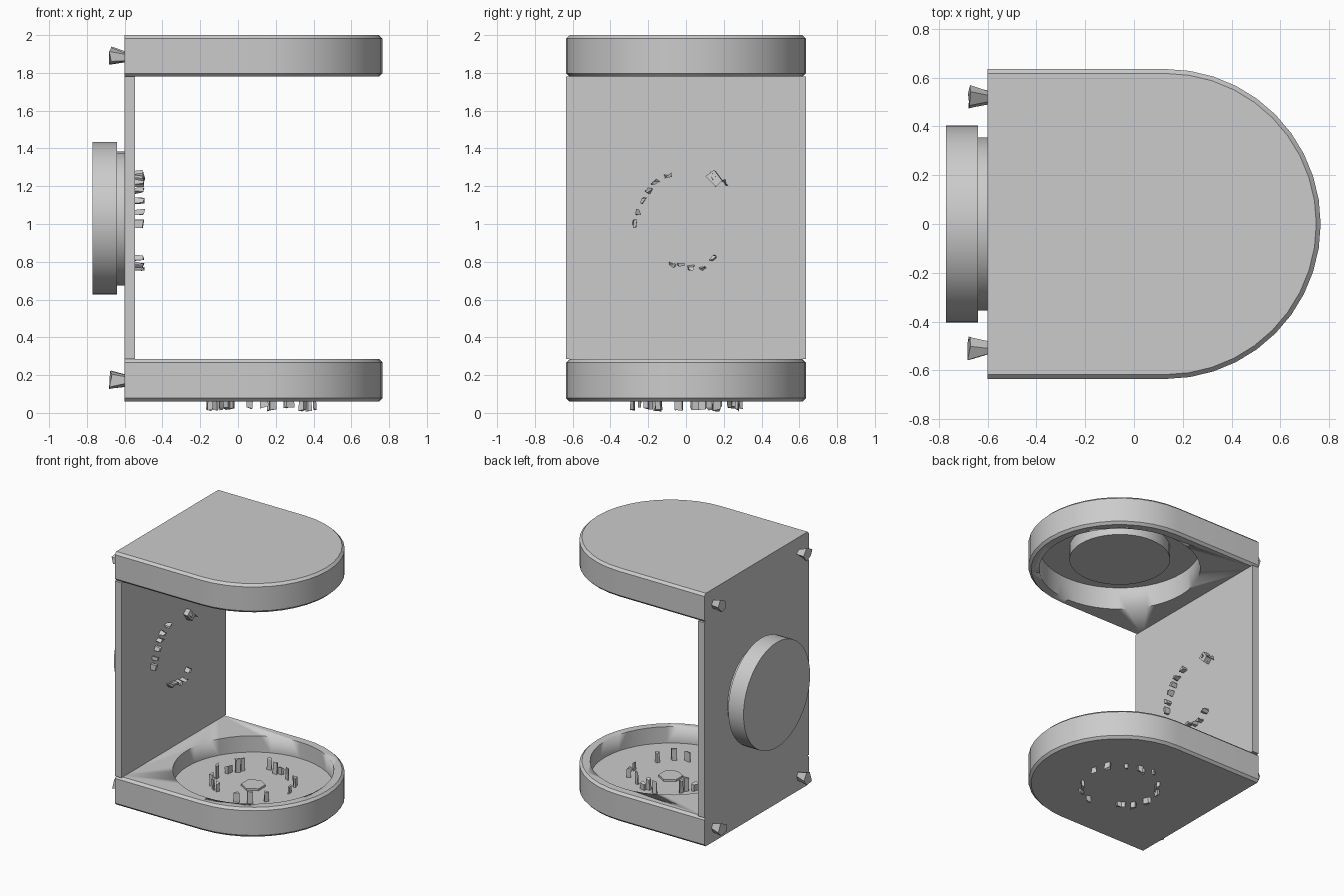
import bpy, bmesh, random
from math import radians, sin, cos, pi
from mathutils import Matrix, Vector

random.seed(4)
if "Cube" in bpy.data.objects:
    bpy.data.objects.remove(bpy.data.objects["Cube"])

grey = bpy.data.materials.new("plain_grey")
grey.use_nodes = True
grey.diffuse_color = (0.6, 0.6, 0.6, 1)
grey.node_tree.nodes["Principled BSDF"].inputs["Base Color"].default_value = (0.6, 0.6, 0.6, 1)

BACK, CX, HALF = -0.6, 0.13, 0.635     # plate face, shelf circle centre, half width
KNOB_Z = 1.03
TO_X = Matrix.Rotation(pi / 2, 4, "Y")


def finish(name, bm, smooth=True):
    bmesh.ops.recalc_face_normals(bm, faces=bm.faces)
    mesh = bpy.data.meshes.new(name)
    bm.to_mesh(mesh)
    bm.free()
    mesh.materials.append(grey)
    obj = bpy.data.objects.new(name, mesh)
    bpy.context.collection.objects.link(obj)
    if smooth:
        bpy.ops.object.select_all(action="DESELECT")
        bpy.context.view_layer.objects.active = obj
        obj.select_set(True)
        bpy.ops.object.shade_smooth_by_angle(angle=radians(30))
    return obj


def cylinder(name, centre, radius, depth, along_x=False, sides=48):
    bm = bmesh.new()
    turn = TO_X if along_x else Matrix()
    bmesh.ops.create_cone(bm, cap_ends=True, segments=sides, radius1=radius, radius2=radius,
                          depth=depth, matrix=Matrix.Translation(centre) @ turn)
    return finish(name, bm)


def shelf(name, z0, z1, recess0, recess1):
    """Round-nosed shelf with softened rims and a round pocket."""
    bm = bmesh.new()
    steps = 20
    arc = [(CX + HALF * sin(pi * i / steps), -HALF * cos(pi * i / steps)) for i in range(steps + 1)]
    outline = [(BACK, -HALF)] + arc + [(BACK, HALF)]
    face = bm.faces.new([bm.verts.new((x, y, z0)) for x, y in outline])
    up = bmesh.ops.extrude_face_region(bm, geom=[face])
    bmesh.ops.translate(bm, vec=(0, 0, z1 - z0),
                        verts=[v for v in up["geom"] if isinstance(v, bmesh.types.BMVert)])
    rims = [e for e in bm.edges if abs(e.verts[0].co.z - e.verts[1].co.z) < 0.01
            and max(v.co.x for v in e.verts) > BACK + 0.01]
    bmesh.ops.bevel(bm, geom=rims, offset=0.018, segments=1, affect="EDGES")
    body = finish(name, bm)

    cutter = cylinder("pocket_cutter", (CX, 0, (recess0 + recess1) / 2), 0.56, recess1 - recess0)
    cutter.hide_render = True
    cut = body.modifiers.new("pocket", "BOOLEAN")
    cut.operation, cut.solver, cut.object = "DIFFERENCE", "EXACT", cutter
    bpy.context.view_layer.objects.active = body
    bpy.ops.object.modifier_apply(modifier=cut.name)
    bpy.data.objects.remove(cutter)
    return body


def add_shard(bm, centre, size, turn):
    """Thin, slightly crooked sliver."""
    made = bmesh.ops.create_cube(bm, size=1, matrix=Matrix.Translation(centre) @ turn
                                 @ Matrix.Diagonal((*size, 1)))
    for v in made["verts"]:
        v.co += Vector([random.uniform(-0.009, 0.009) for _ in range(3)])


# Shelves and the upright plate joining them
shelf("bottom_shelf", 0.06, 0.285, 0.16, 0.4)
shelf("top_shelf", 1.78, 2.0, 1.6, 1.95)
bm = bmesh.new()
bmesh.ops.create_cube(bm, size=1, matrix=Matrix.Translation((BACK + 0.0275, 0, 1.0325))
                      @ Matrix.Diagonal((0.055, 2 * HALF, 1.495, 1)))
finish("upright_plate", bm)

# Round boss inside the top shelf
cylinder("top_boss", (CX, 0, 1.905), 0.35, 0.1)

# Knob on the outside of the plate
cylinder("knob_neck", (-0.62, 0, KNOB_Z), 0.355, 0.045, True, 24)
cylinder("knob", (-0.705, 0, KNOB_Z), 0.403, 0.13, True)

# Ring of slivers through the pocket floor
bm = bmesh.new()
for deg in (325, 10, 33, 60, 81, 89, 103, 141, 150, 163, 188, 211, 225, 231, 280, 300):
    a = radians(deg)
    r = random.uniform(0.25, 0.29)
    low, high = random.uniform(0.01, 0.03), random.uniform(0.21, 0.27)
    add_shard(bm, (CX + r * cos(a), r * sin(a), (low + high) / 2),
              (0.016, 0.035, high - low), Matrix.Rotation(a, 4, "Z"))
finish("floor_slivers", bm, False)
cylinder("floor_button", (CX, 0, 0.165), 0.085, 0.02, sides=6)

# Ring of slivers through the upright plate
bm = bmesh.new()
for deg in (42, 50, 58, 113, 131, 143, 157, 173, 186, 253, 264, 276, 289, 304):
    a = radians(deg)
    r = random.uniform(0.24, 0.28)
    add_shard(bm, (-0.53, r * cos(a), KNOB_Z + r * sin(a)), (0.06, 0.016, 0.03),
              Matrix.Rotation(a, 4, "X"))
add_shard(bm, (-0.53, 0.15, 1.24), (0.06, 0.05, 0.06), Matrix.Rotation(0.7, 4, "X"))
finish("plate_slivers", bm, False)

# Faceted screw heads at the plate corners
for side, y in (("right", -0.51), ("left", 0.52)):
    for level, z in (("lower", 0.17), ("upper", 1.885)):
        bm = bmesh.new()
        bmesh.ops.create_cone(bm, cap_ends=True, segments=5, radius1=0.05, radius2=0.028, depth=0.08,
                              matrix=Matrix.Translation((BACK - 0.035, y, z)) @ TO_X)
        for v in bm.verts:
            v.co += Vector([random.uniform(-0.008, 0.008) for _ in range(3)])
        finish(f"{level}_{side}_screw", bm, False)
